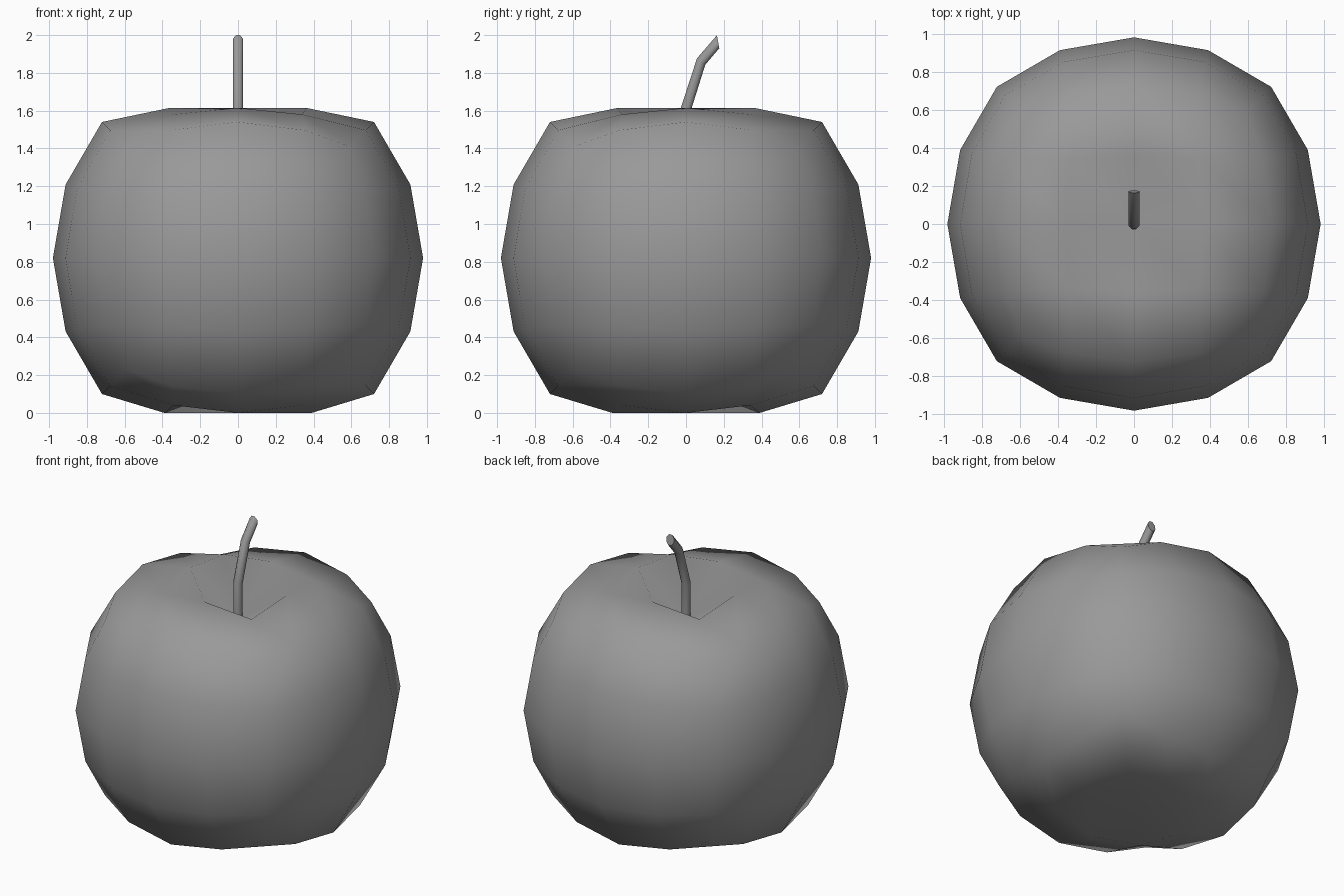
import bpy, bmesh, math
from mathutils import Matrix, Vector

if "Cube" in bpy.data.objects:
    bpy.data.objects.remove(bpy.data.objects["Cube"])

grey = bpy.data.materials.new("dark_grey")
grey.diffuse_color = (0.32, 0.32, 0.32, 1)
grey.use_nodes = True
grey.node_tree.nodes["Principled BSDF"].inputs["Base Color"].default_value = grey.diffuse_color

# Apple body: twice-subdivided cube with a dimple pulled in at both ends
bpy.ops.mesh.primitive_cube_add(size=2)
apple = bpy.context.object
apple.name = "apple_body"
sub = apple.modifiers.new("round", 'SUBSURF')
sub.levels = 2
bpy.ops.object.modifier_apply(modifier=sub.name)
apple.data.transform(Matrix.Scale(-1, 4, (1, 0, 0)))
apple.data.flip_normals()

radius = max(v.co.x for v in apple.data.vertices)
scale = 0.98 / radius
for v in apple.data.vertices:
    p = v.co * scale
    if sorted(abs(c) for c in p)[1] > 0.5:   # slightly fuller shoulders
        p *= 1.012
    p.z += 0.82
    r = math.hypot(p.x, p.y)
    if r < 0.62:
        top = p.z > 0.82
        # centre, straight neighbours, diagonal neighbours
        if r < 0.05:
            p.z = 1.36 if top else 0.15
        elif min(abs(p.x), abs(p.y)) < 0.05:
            s = (0.36 if top else 0.39) / r
            p.x, p.y = p.x * s, p.y * s
            p.z = 1.615 if top else 0.0
        else:
            s = 0.34 * math.sqrt(2) / r
            p.x, p.y = p.x * s, p.y * s
            p.z = 1.58 if top else 0.04
    v.co = p
apple.data.shade_smooth()
apple.data.materials.append(grey)

# Stem: rings of a bent eight-sided tube (y, z, tilt in degrees, depth radius)
SIDES = 8
WIDTH = 0.03
path = [(0, 1.34, 0, 0.03), (0, 1.61, 10, 0.03),
        (0.08, 1.86, 38, 0.03), (0.17, 1.965, 80, 0.038)]
bm = bmesh.new()
rings = []
for y, z, tilt, depth in path:
    rot = Matrix.Rotation(-math.radians(tilt), 3, 'X')
    ring = []
    for i in range(SIDES):
        a = math.tau * (i + 0.5) / SIDES
        offset = rot @ Vector((WIDTH * math.cos(a), depth * math.sin(a), 0))
        ring.append(bm.verts.new(Vector((0, y, z)) + offset))
    rings.append(ring)
for low, high in zip(rings, rings[1:]):
    for i in range(SIDES):
        j = (i + 1) % SIDES
        bm.faces.new((low[i], low[j], high[j], high[i]))
bm.faces.new(rings[0][::-1])
bm.faces.new(rings[-1])
mesh = bpy.data.meshes.new("stem")
bm.to_mesh(mesh)
bm.free()
mesh.materials.append(grey)
stem = bpy.data.objects.new("stem", mesh)
bpy.context.collection.objects.link(stem)
bpy.ops.object.select_all(action='DESELECT')
stem.select_set(True)
bpy.context.view_layer.objects.active = stem
bpy.ops.object.shade_smooth_by_angle(angle=math.radians(50))
